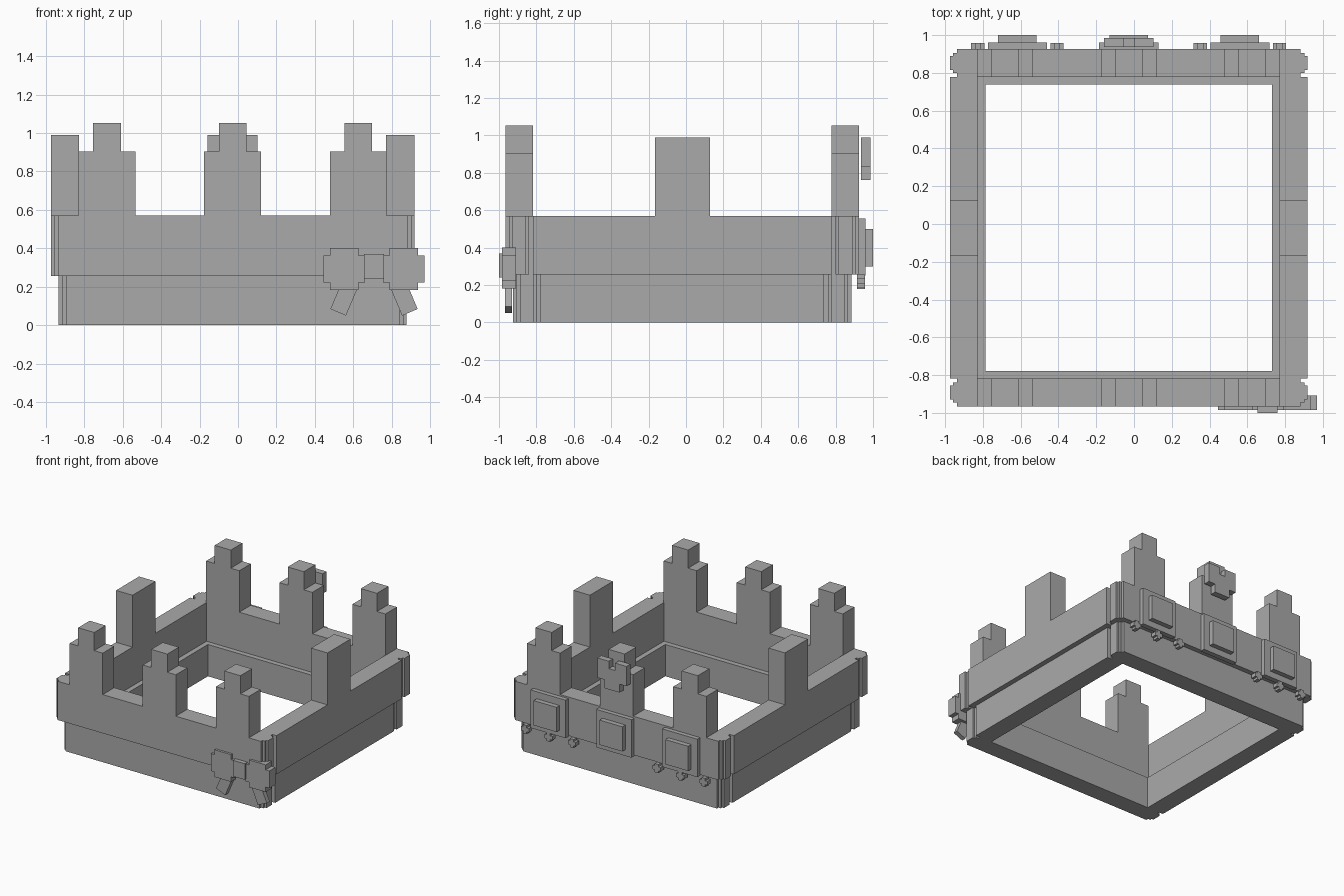
import bpy
import bmesh
import math
from mathutils import Matrix, Vector

cube = bpy.data.objects.get("Cube")
if cube:
    bpy.data.objects.remove(cube, do_unlink=True)

grey = bpy.data.materials.new("plain grey")
grey.use_nodes = True
grey.diffuse_color = (0.4, 0.4, 0.4, 1)
grey.node_tree.nodes["Principled BSDF"].inputs["Base Color"].default_value = grey.diffuse_color

CX, CY = -0.028, -0.02    # middle of the walls
THICK = 0.147             # wall thickness
SEAM, RIM = 0.257, 0.57   # heights of the lower and upper bands


def prism(name, points, lo, hi, upright=True):
    """Extrude an outline: x-z outline along y if upright, else x-y along z."""
    bm = bmesh.new()
    place = (lambda p, d: (p[0], d, p[1])) if upright else (lambda p, d: (p[0], p[1], d))
    face = bm.faces.new([bm.verts.new(place(p, lo)) for p in points])
    moved = bmesh.ops.extrude_face_region(bm, geom=[face])["geom"]
    shift = Vector(place((0, 0), hi - lo))
    bmesh.ops.translate(bm, vec=shift, verts=[v for v in moved if isinstance(v, bmesh.types.BMVert)])
    bmesh.ops.recalc_face_normals(bm, faces=bm.faces)
    mesh = bpy.data.meshes.new(name)
    bm.to_mesh(mesh)
    bm.free()
    mesh.materials.append(grey)
    obj = bpy.data.objects.new(name, mesh)
    bpy.context.collection.objects.link(obj)
    return obj


def box(name, x0, x1, y0, y1, z0, z1):
    return prism(name, [(x0, z0), (x1, z0), (x1, z1), (x0, z1)], y0, y1)


def plus(name, x, z, half, notch, y0, y1):
    """Square with its corners notched out; half and notch are (x, z) pairs."""
    (a, b), (s, t) = half, notch
    quarter = [(a, b - t), (a - s, b - t), (a - s, b)]
    pts = quarter + [(-p, q) for p, q in reversed(quarter)]
    pts += [(-p, -q) for p, q in quarter] + [(p, -q) for p, q in reversed(quarter)]
    return prism(name, [(x + p, z + q) for p, q in pts], y0, y1)


# Wall bands: end walls have stepped ends, side walls fit between them
def band(label, half, z0, z1):
    inner = half - THICK
    t = THICK / 2
    for side, word in ((-1, "front"), (1, "back")):
        mid = CY + side * (half - t)
        end = [(half - 0.037, -t), (half - 0.037, 0.02 - t), (half - 0.016, 0.02 - t),
               (half - 0.016, 0.037 - t), (half, 0.037 - t)]
        end += [(x, -y) for x, y in reversed(end)]
        outline = end + [(-x, y) for x, y in reversed(end)]
        prism(f"{label}_{word}_wall", [(CX + x, mid + y) for x, y in outline], z0, z1, False)
    for side, word in ((-1, "right"), (1, "left")):
        x0, x1 = sorted((CX + side * inner, CX + side * half))
        box(f"{label}_{word}_wall", x0, x1, CY - inner, CY + inner, z0, z1)


band("lower", 0.905, 0, SEAM)
band("upper", 0.946, SEAM, RIM)

# Stepped battlements on the front and back, plain ones on the sides
for side, word in ((-1, "front"), (1, "back")):
    y0, y1 = sorted((CY + side * (0.946 - THICK), CY + side * 0.946))
    for i, dx in enumerate((-0.654, 0, 0.654)):
        right = [(0.148, RIM), (0.148, 0.905), (0.072, 0.905), (0.072, 1.052)]
        outline = right + [(-x, z) for x, z in reversed(right)]
        prism(f"{word}_battlement_{i + 1}", [(CX + dx + x, z) for x, z in outline], y0, y1)
for side, word in ((-1, "right"), (1, "left")):
    x0, x1 = sorted((CX + side * (0.946 - THICK), CX + side * 0.946))
    box(f"{word}_battlement", x0, x1, CY - 0.147, CY + 0.147, RIM, 0.99)

# Raised panels with square gems on the back
for i, dx in enumerate((-0.589, 0, 0.589)):
    x = CX + dx
    box(f"panel_{i + 1}", x - 0.157, x + 0.157, 0.92, 0.961, 0.25, 0.557)
    box(f"gem_{i + 1}", x - 0.102, x + 0.102, 0.955, 1.0, 0.30, 0.50)

# Small studs hanging under the outer panels
for side in (-1, 1):
    for k in (-1, 0, 1):
        z = 0.222 if k else 0.215
        plus("stud", CX + side * 0.589 + k * 0.21, z, (0.035, 0.035), (0.019, 0.019), 0.915, 0.958)

# Heart on the middle back battlement
heart = [(0.13, 0.83), (0.13, 0.99), (0.028, 0.99), (0.028, 0.93)]
heart = [(0.068, 0.762), (0.068, 0.83)] + heart
heart += [(-x, z) for x, z in reversed(heart)]
prism("heart", [(CX + x, z) for x, z in heart], 0.936, 0.986)

# Bow on the front
BOW = 0.708
box("bow_knot", BOW - 0.053, BOW + 0.053, -1.0, -0.925, 0.24, 0.37)
for side, word in ((-1, "right"), (1, "left")):
    plus(f"bow_{word}_lobe", BOW + side * 0.155, 0.292, (0.107, 0.11), (0.033, 0.04), -0.985, -0.908)
    tail = box(f"bow_{word}_tail", -0.044, 0.044, -0.967, -0.93, -0.15, 0)
    turn = Matrix.Rotation(-side * math.radians(23), 4, "Y")
    tail.data.transform(Matrix.Translation((BOW + side * 0.128, 0, 0.205)) @ turn)
